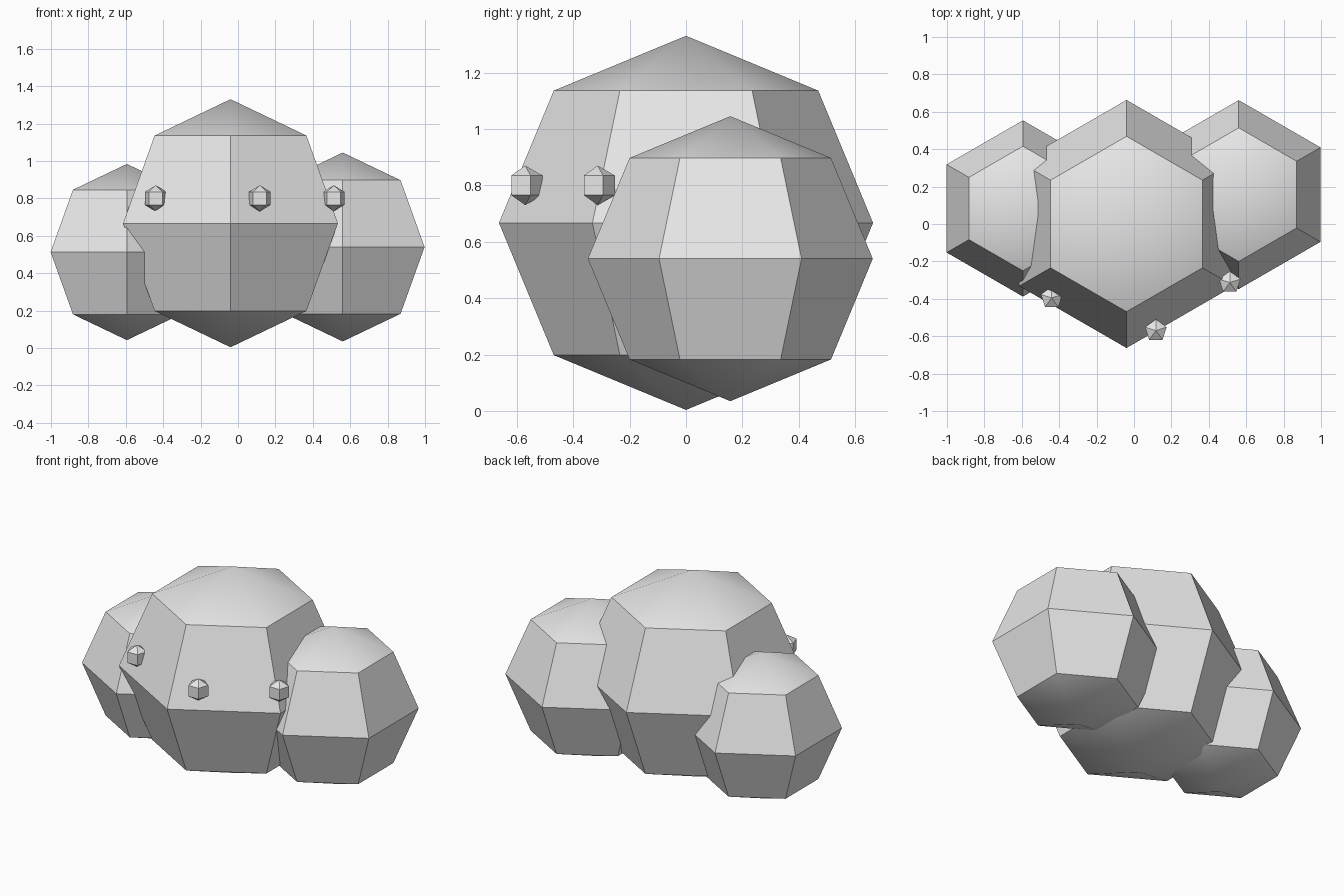
import bpy
import bmesh
import math
from mathutils import Matrix

cube = bpy.data.objects.get("Cube")
if cube:
    bpy.data.objects.remove(cube, do_unlink=True)

# Single flat colour
grey = bpy.data.materials.new("plain_grey")
grey.use_nodes = True
grey.diffuse_color = (0.8, 0.8, 0.8, 1)
grey.node_tree.nodes["Principled BSDF"].inputs["Base Color"].default_value = (0.8, 0.8, 0.8, 1)


def ball(name, centre, radius, sides, rings):
    """Low-poly sphere with one corner column pointing to +y."""
    bm = bmesh.new()
    bmesh.ops.create_uvsphere(bm, u_segments=sides, v_segments=rings, radius=radius)
    # Turn the mesh so its widest-ring corner lies on +y
    corner = max(bm.verts, key=lambda v: v.co.xy.length)
    turn = math.pi / 2 - math.atan2(corner.co.y, corner.co.x)
    bm.transform(Matrix.Rotation(turn, 4, 'Z'))
    mesh = bpy.data.meshes.new(name)
    bm.to_mesh(mesh)
    bm.free()
    mesh.materials.append(grey)
    obj = bpy.data.objects.new(name, mesh)
    obj.location = centre
    bpy.context.collection.objects.link(obj)
    # Shallow caps shade smoothly, the side panels stay faceted
    bpy.ops.object.select_all(action='DESELECT')
    obj.select_set(True)
    bpy.context.view_layer.objects.active = obj
    bpy.ops.object.shade_smooth_by_angle(angle=math.radians(30))
    return obj


# Three overlapping bush lobes
ball("middle_lobe", (-0.04, 0, 0.667), 0.663, 6, 4)
ball("left_lobe", (0.56, 0.157, 0.54), 0.505, 6, 4)
ball("right_lobe", (-0.594, 0.083, 0.513), 0.471, 6, 4)

# Small berries on the front
berries = {
    "right_berry": (-0.44, -0.395),
    "middle_berry": (0.117, -0.57),
    "left_berry": (0.512, -0.313),
}
for name, (x, y) in berries.items():
    ball(name, (x, y, 0.8), 0.07, 5, 3)
